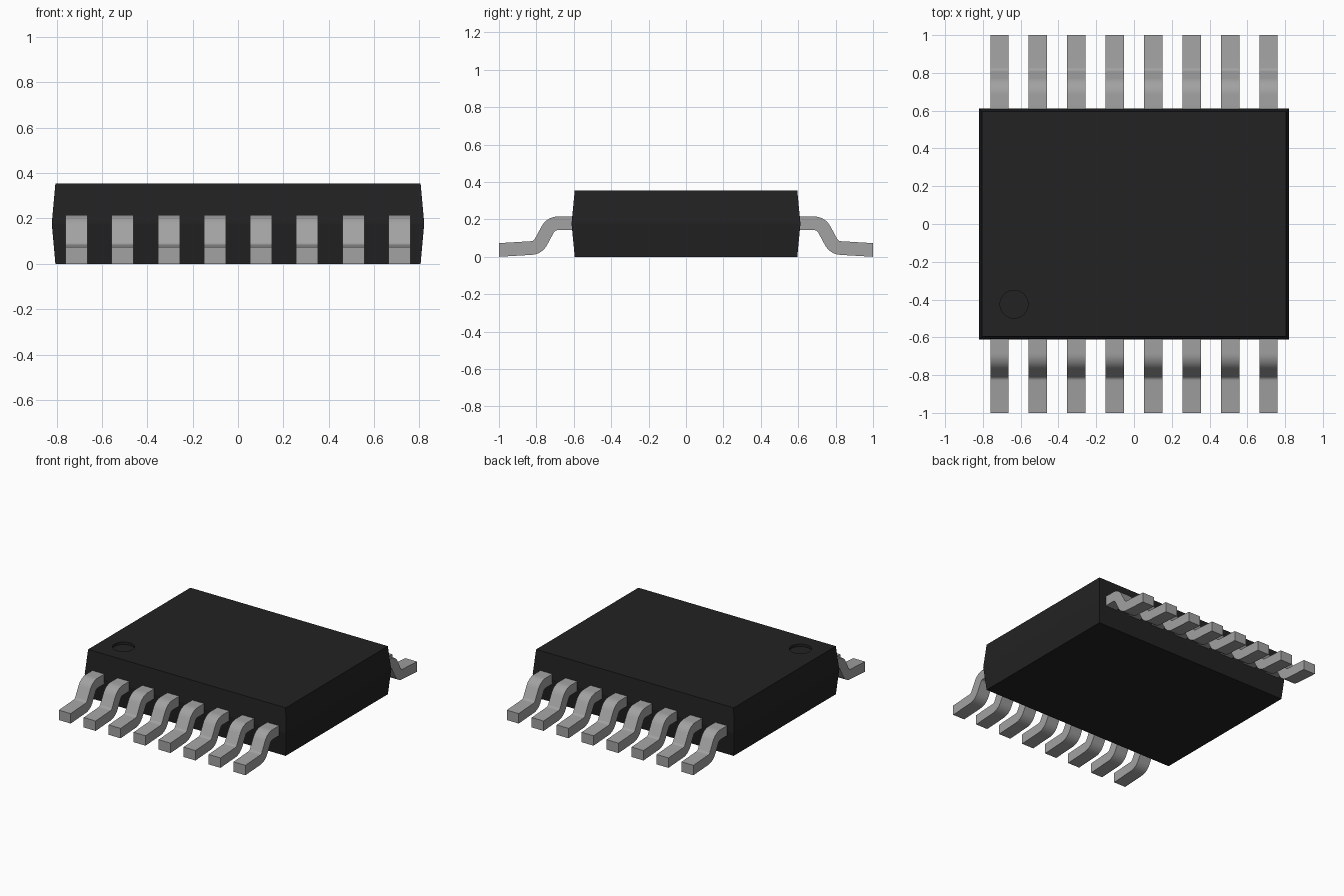
import bpy, bmesh, math
from mathutils import Vector

cube = bpy.data.objects.get("Cube")
if cube:
    bpy.data.objects.remove(cube, do_unlink=True)


def material(name, value, roughness):
    m = bpy.data.materials.new(name)
    m.use_nodes = True
    colour = (value, value, value, 1)
    m.diffuse_color = colour
    bsdf = m.node_tree.nodes["Principled BSDF"]
    bsdf.inputs["Base Color"].default_value = colour
    bsdf.inputs["Roughness"].default_value = roughness
    return m


black = material("black plastic", 0.016, 0.6)
metal = material("grey metal", 0.36, 0.4)


def mesh_from(bm, name, mat):
    bmesh.ops.recalc_face_normals(bm, faces=bm.faces)
    me = bpy.data.meshes.new(name)
    bm.to_mesh(me)
    bm.free()
    me.materials.append(mat)
    return me


def add_object(name, me):
    ob = bpy.data.objects.new(name, me)
    bpy.context.collection.objects.link(ob)
    return ob


# Body: three rectangular rings, widest at mid height, with a round recess on top
def make_body():
    bm = bmesh.new()
    rings = []
    for hx, hy, z in ((0.805, 0.595, 0), (0.821, 0.612, 0.178), (0.805, 0.595, 0.354)):
        rings.append([bm.verts.new((sx * hx, sy * hy, z))
                      for sx, sy in ((-1, -1), (1, -1), (1, 1), (-1, 1))])
    bm.faces.new(rings[0][::-1])
    for low, high in zip(rings, rings[1:]):
        for i in range(4):
            j = (i + 1) % 4
            bm.faces.new((low[i], low[j], high[j], high[i]))

    # Recess wall and floor
    n, r, cx, cy = 40, 0.074, -0.635, -0.425
    rim, floor = [], []
    for i in range(n):
        a = math.tau * i / n
        x, y = cx + r * math.cos(a), cy + r * math.sin(a)
        rim.append(bm.verts.new((x, y, 0.354)))
        floor.append(bm.verts.new((x, y, 0.336)))
    for i in range(n):
        j = (i + 1) % n
        bm.faces.new((rim[i], rim[j], floor[j], floor[i]))
    bm.faces.new(floor)

    # Top face filled around the recess
    edges = []
    for loop in (rings[2], rim):
        edges += [bm.edges.get((loop[i], loop[(i + 1) % len(loop)])) for i in range(len(loop))]
    bmesh.ops.triangle_fill(bm, use_beauty=True, edges=edges, normal=(0, 0, 1))
    return mesh_from(bm, "body", black)


add_object("body", make_body())


# Lead: gull-wing centre line (distance outwards, height) with filleted bends
def filleted_path(points, radius, steps):
    pts = [Vector(p) for p in points]
    path = [pts[0]]
    for a, b, c in zip(pts, pts[1:], pts[2:]):
        u, v = (b - a).normalized(), (c - b).normalized()
        turn = u.angle_signed(v)          # positive is clockwise
        side = Vector((u.y, -u.x)) * math.copysign(1, turn)
        start = b - u * radius * math.tan(abs(turn) / 2)
        for i in range(steps + 1):
            t = abs(turn) * i / steps
            path.append(start + u * radius * math.sin(t) + side * radius * (1 - math.cos(t)))
    path.append(pts[-1])
    return path


def make_lead(width=0.097, thick=0.073):
    path = filleted_path(((0.56, 0.179), (0.722, 0.179), (0.792, 0.049), (1.0, 0.0367)), 0.062, 8)
    upper, lower = [], []
    for i, p in enumerate(path):
        d = (path[min(i + 1, len(path) - 1)] - path[max(i - 1, 0)]).normalized()
        if i == len(path) - 1:
            d = Vector((1, 0))            # square toe
        normal = Vector((-d.y, d.x)) * thick / 2
        upper.append(p + normal)
        lower.append(p - normal)
    bm = bmesh.new()
    sections = [[bm.verts.new((x, -q.x, q.y)) for x, q in
                 ((-width / 2, a), (width / 2, a), (width / 2, b), (-width / 2, b))]
                for a, b in zip(upper, lower)]
    for s, t in zip(sections, sections[1:]):
        for i in range(4):
            j = (i + 1) % 4
            bm.faces.new((s[i], s[j], t[j], t[i]))
    bm.faces.new(sections[0])
    bm.faces.new(sections[-1])
    return mesh_from(bm, "lead", metal)


# Eight leads along the front and eight along the back
lead_mesh = make_lead()
leads = []
for side, turn in (("front", 0), ("back", math.pi)):
    for i in range(8):
        ob = add_object(f"{side}_lead_{i + 1}", lead_mesh)
        ob.location.x = (i - 3.5) * 0.2035
        ob.rotation_euler.z = turn
        leads.append(ob)

# Smooth the bends and keep the corners sharp
bpy.ops.object.select_all(action='DESELECT')
leads[0].select_set(True)
bpy.context.view_layer.objects.active = leads[0]
bpy.ops.object.shade_smooth_by_angle(angle=math.radians(30))
